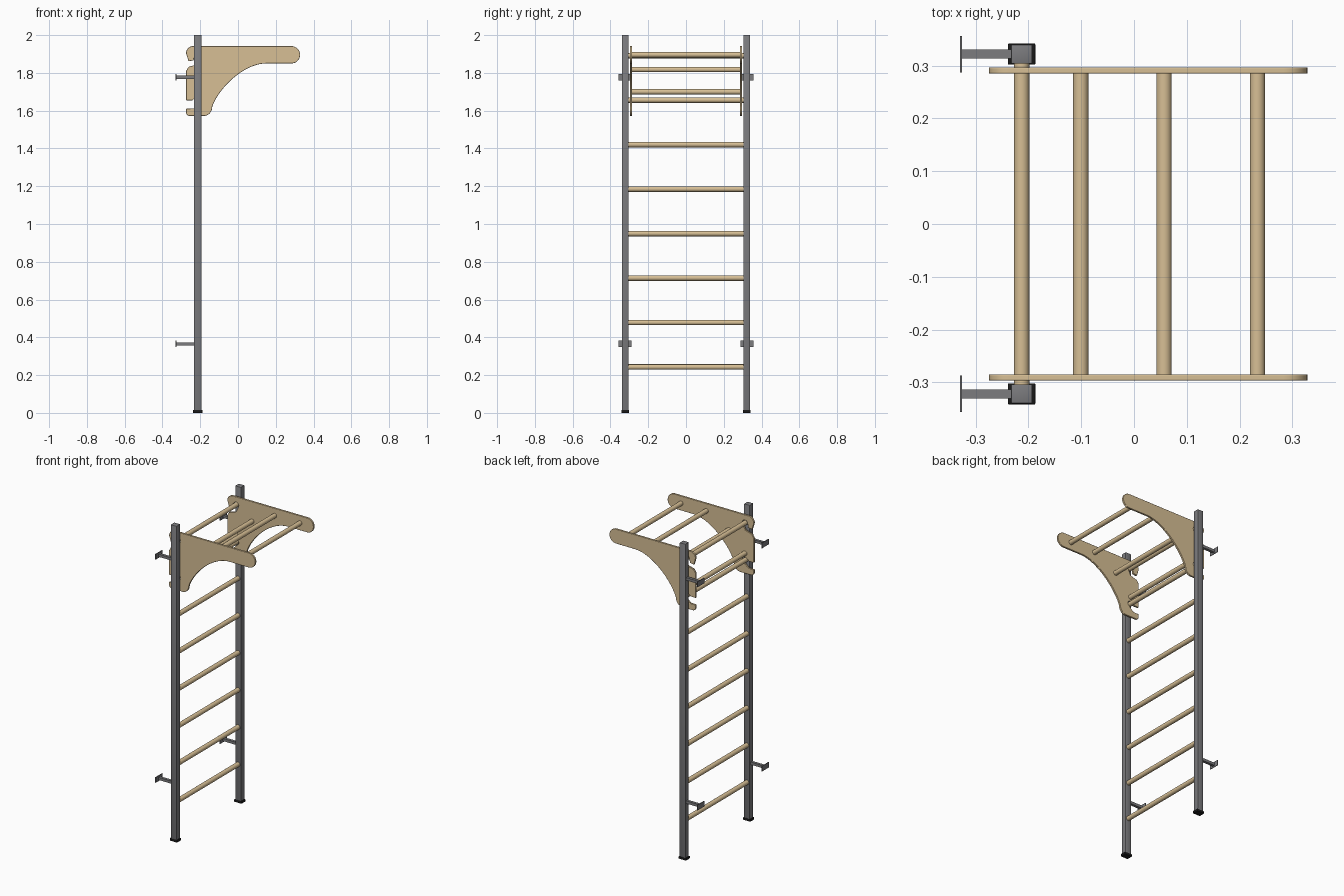
import bpy, bmesh, math
from mathutils import Vector

if "Cube" in bpy.data.objects:
    bpy.data.objects.remove(bpy.data.objects["Cube"])

PX, PY = -0.213, 0.322          # post centre line
RUNG_R = 0.0145


def material(name, rgb):
    m = bpy.data.materials.new(name)
    m.diffuse_color = (*rgb, 1)
    m.use_nodes = True
    m.node_tree.nodes["Principled BSDF"].inputs["Base Color"].default_value = m.diffuse_color
    return m


wood = material("wood", (0.68, 0.52, 0.30))
steel = material("grey_steel", (0.20, 0.20, 0.21))
black = material("black_rubber", (0.01, 0.01, 0.01))


def finish(bm, name, mat):
    bmesh.ops.recalc_face_normals(bm, faces=bm.faces)
    me = bpy.data.meshes.new(name)
    bm.to_mesh(me)
    bm.free()
    ob = bpy.data.objects.new(name, me)
    bpy.context.collection.objects.link(ob)
    me.materials.append(mat)
    bpy.ops.object.select_all(action='DESELECT')
    bpy.context.view_layer.objects.active = ob
    ob.select_set(True)
    bpy.ops.object.shade_smooth_by_angle(angle=math.radians(35))
    return ob


def box(name, centre, size, mat, bevel=0.0):
    bm = bmesh.new()
    bmesh.ops.create_cube(bm, size=1)
    for v in bm.verts:
        v.co = Vector(c + p * s for c, p, s in zip(centre, v.co, size))
    if bevel:
        bmesh.ops.bevel(bm, geom=bm.edges[:], offset=bevel, segments=2,
                        profile=0.5, affect='EDGES')
    return finish(bm, name, mat)


def bar(name, x, z, half):
    bm = bmesh.new()
    bmesh.ops.create_cone(bm, cap_ends=True, segments=24, radius1=RUNG_R,
                          radius2=RUNG_R, depth=half * 2)
    for v in bm.verts:
        v.co = Vector((x + v.co.x, v.co.z, z + v.co.y))
    return finish(bm, name, wood)


def arc(cx, cz, r, a0, a1, n=8):
    return [(cx + r * math.cos(math.radians(a0 + (a1 - a0) * i / n)),
             cz + r * math.sin(math.radians(a0 + (a1 - a0) * i / n)))
            for i in range(n + 1)]


def bezier(a, b, c, d, n=20):
    pts = []
    for i in range(n + 1):
        t = i / n
        w = ((1 - t) ** 3, 3 * t * (1 - t) ** 2, 3 * t * t * (1 - t), t ** 3)
        pts.append(tuple(sum(k * p[j] for k, p in zip(w, (a, b, c, d)))
                         for j in (0, 1)))
    return pts


# Outline of the pull-up side panel, clockwise from the top left
outline = (
    arc(-0.237, 1.904, 0.038, 180, 90)
    + arc(0.283, 1.896, 0.046, 90, -90, 14)
    + bezier((0.15, 1.85), (0.03, 1.85), (-0.10, 1.72), (-0.135, 1.625))
    + arc(-0.182, 1.617, 0.045, 0, -90)
    + arc(-0.255, 1.592, 0.020, -90, -180)
    # lower hook around a ladder rung
    + [(-0.275, 1.61), (-0.235, 1.612)]
    + arc(PX, 1.656, 0.018, -30, 140)
    + [(-0.24, 1.655), (-0.275, 1.655)]
    + [(-0.275, 1.81), (-0.262, 1.832), (-0.215, 1.845)]
    # upper hook over the top rung
    + arc(PX, 1.891, 0.018, -30, 180)
    + [(-0.235, 1.866), (-0.262, 1.862)]
)

for side, s in (("right", 1), ("left", -1)):
    # Upright post and rubber foot
    box(f"post_{side}", (PX, s * PY, 1.005), (0.040, 0.036, 1.99), steel, 0.002)
    box(f"foot_{side}", (PX, s * PY, 0.0075), (0.052, 0.040, 0.015), black, 0.002)

    # Wall brackets: stem and plate
    for level, z in (("lower", 0.365), ("upper", 1.777)):
        box(f"bracket_stem_{level}_{side}", (-0.28, s * PY, z),
            (0.096, 0.017, 0.017), steel)
        box(f"wall_plate_{level}_{side}", (-0.328, s * PY, z),
            (0.004, 0.069, 0.034), steel)

    # Hooked side panel
    bm = bmesh.new()
    face = bm.faces.new([bm.verts.new((x, s * 0.285, z)) for x, z in outline])
    ext = bmesh.ops.extrude_face_region(bm, geom=[face])
    bmesh.ops.translate(bm, vec=(0, s * 0.012, 0),
                        verts=[g for g in ext["geom"]
                               if isinstance(g, bmesh.types.BMVert)])
    panel = finish(bm, f"side_panel_{side}", wood)
    mod = panel.modifiers.new("soft_edges", 'BEVEL')
    mod.width, mod.segments = 0.002, 2
    mod.limit_method = 'ANGLE'
    mod.angle_limit = math.radians(60)

# Ladder rungs between the posts
for i in range(8):
    bar(f"ladder_rung_{i + 1}", PX, 0.243 + 0.2355 * i, 0.308)

# Grip bars between the side panels
for i, (x, z) in enumerate(((PX, 1.70), (-0.101, 1.818),
                            (0.057, 1.896), (0.234, 1.896))):
    bar(f"grip_bar_{i + 1}", x, z, 0.288)
